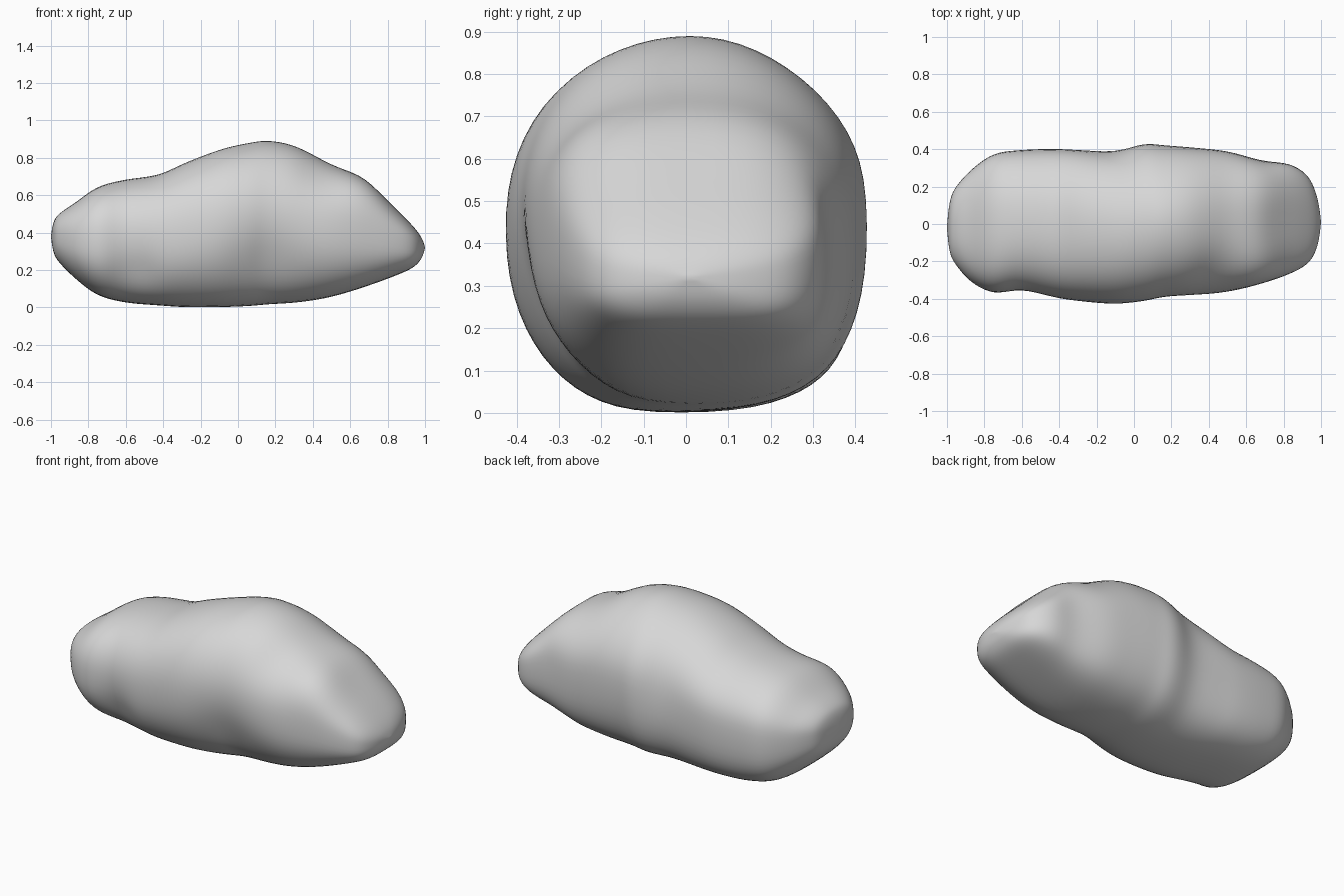
import bpy, bmesh, math
from mathutils import Vector

cube = bpy.data.objects.get("Cube")
if cube:
    bpy.data.objects.remove(cube, do_unlink=True)

SIDES, STEPS = 64, 5

# Cross-sections along the boulder: x, bottom, top, front, back, boxiness
SECTIONS = [
    (-1.0, .38, .38, -.02, -.02, 2.4),
    (-.985, .29, .46, -.15, .12, 2.5),
    (-.95, .235, .505, -.22, .20, 2.6),
    (-.87, .155, .56, -.31, .29, 2.6),
    (-.75, .065, .645, -.37, .375, 2.6),
    (-.6, .025, .685, -.358, .397, 2.5),
    (-.43, .01, .71, -.395, .403, 2.5),
    (-.28, .0, .775, -.415, .397, 2.4),
    (-.1, .0, .845, -.432, .395, 2.3),
    (.05, .005, .88, -.422, .43, 2.25),
    (.17, .015, .893, -.4, .422, 2.2),
    (.32, .025, .86, -.388, .41, 2.3),
    (.5, .055, .765, -.365, .39, 2.5),
    (.68, .11, .69, -.32, .343, 2.8),
    (.83, .165, .545, -.268, .322, 2.9),
    (.93, .21, .44, -.21, .255, 2.9),
    (.98, .26, .375, -.12, .14, 2.6),
    (1.0, .32, .32, .01, .01, 2.4),
]

# Soft dents and swellings: centre, radius, depth (negative pushes in)
DENTS = [
    ((.15, -.38, .26), .2, -.03),
    ((-.54, -.34, .2), .12, -.025),
    ((.4, -.25, .68), .14, -.025),
    ((.62, -.2, .6), .12, .012),
    ((.72, .28, .5), .11, -.01),
    ((-.12, .36, .55), .13, -.012),
    ((.75, .0, .62), .12, -.006),
]


def spline(a, b, c, d, t):
    """Smooth blend between sections b and c."""
    return [q + .5 * t * (r - p + t * (2*p - 5*q + 4*r - s + t * (3*(q - r) + s - p)))
            for p, q, r, s in zip(a, b, c, d)]


def power(value, exponent):
    return math.copysign(abs(value) ** exponent, value)


def ring(section):
    """Rounded outline with a different roundness in each quarter."""
    x, low, high, front, back, box = section
    mid_y = (front + back) / 2
    mid_z = (low + high) / 2
    points = []
    for i in range(SIDES):
        angle = 2 * math.pi * i / SIDES
        c, s = math.cos(angle), math.sin(angle)
        side = .5 + .5 * c
        upper = box - .4 * side
        lower = box - .2 + side
        n = lower + (upper - lower) * (.5 + .5 * s)
        y = mid_y + (back - front) / 2 * power(c, 2 / n)
        z = mid_z + (high - low) / 2 * power(s, 2 / n)
        points.append(Vector((x, y, z)))
    return points


# Loft the sections into one closed skin
bm = bmesh.new()
rows = []
for k in range(len(SECTIONS) - 1):
    around = [SECTIONS[min(max(k + o, 0), len(SECTIONS) - 1)] for o in (-1, 0, 1, 2)]
    for j in range(STEPS):
        if k or j:
            rows.append([bm.verts.new(p) for p in ring(spline(*around, j / STEPS))])
tips = [bm.verts.new((s[0], s[3], s[1])) for s in (SECTIONS[0], SECTIONS[-1])]
for i in range(SIDES):
    n = (i + 1) % SIDES
    for a, b in zip(rows, rows[1:]):
        bm.faces.new((a[i], b[i], b[n], a[n]))
    bm.faces.new((tips[0], rows[0][i], rows[0][n]))
    bm.faces.new((tips[1], rows[-1][n], rows[-1][i]))
bmesh.ops.recalc_face_normals(bm, faces=bm.faces)

# Weather the surface
bm.normal_update()
moves = []
for v in bm.verts:
    push = sum(d * math.exp(-((v.co - Vector(c)).length / r) ** 2) for c, r, d in DENTS)
    moves.append(v.normal * push)
for v, move in zip(bm.verts, moves):
    v.co += move
for _ in range(5):
    bmesh.ops.smooth_vert(bm, verts=bm.verts, factor=.5,
                          use_axis_x=False, use_axis_y=True, use_axis_z=True)

mesh = bpy.data.meshes.new("boulder")
bm.to_mesh(mesh)
bm.free()
boulder = bpy.data.objects.new("boulder", mesh)
bpy.context.collection.objects.link(boulder)

# Plain stone colour
stone = bpy.data.materials.new("stone grey")
stone.use_nodes = True
colour = (.68, .68, .68, 1)
stone.diffuse_color = colour
stone.node_tree.nodes["Principled BSDF"].inputs["Base Color"].default_value = colour
mesh.materials.append(stone)
for face in mesh.polygons:
    face.use_smooth = True
